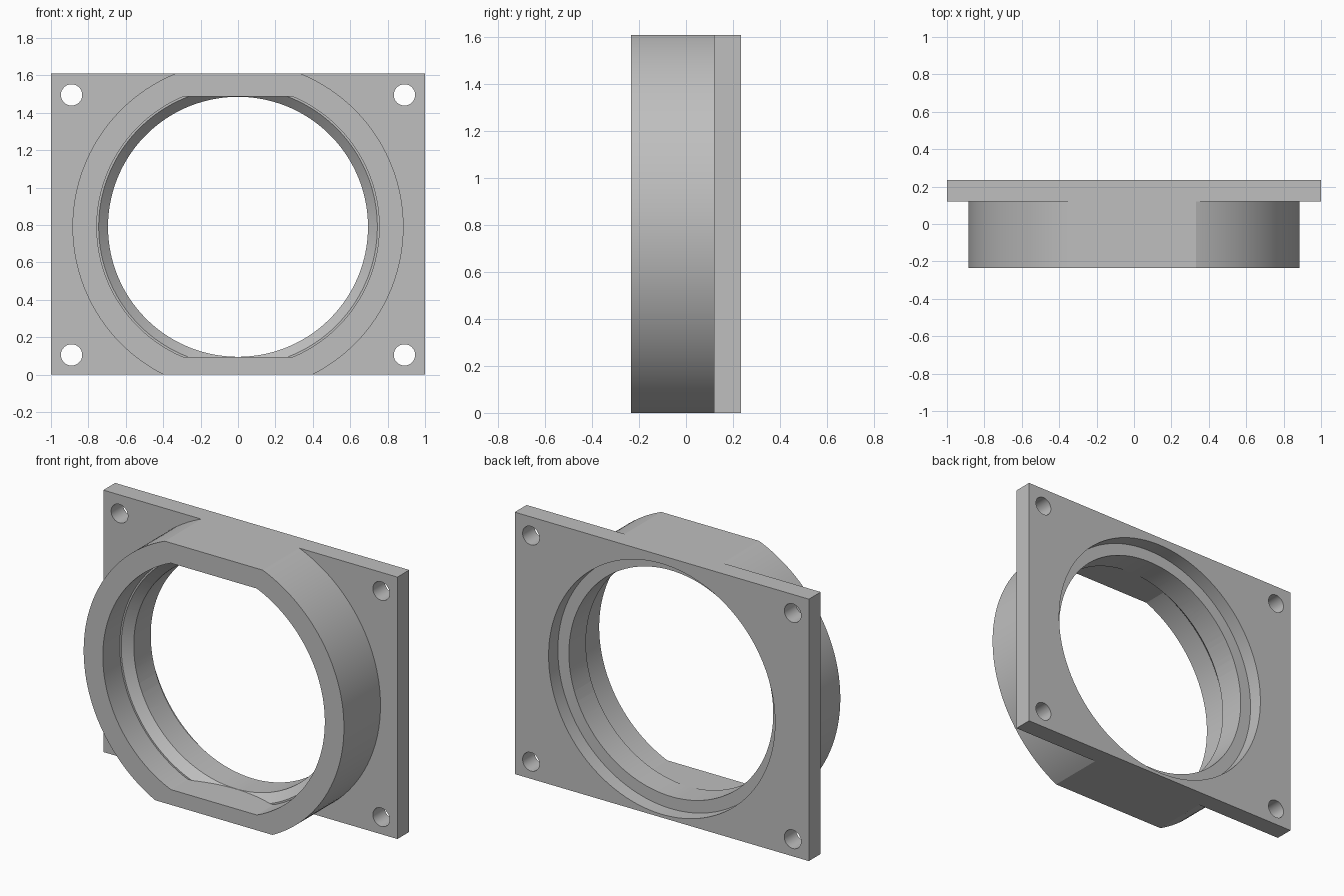
import bpy, bmesh
from math import cos, sin, pi, radians

old = bpy.data.objects.get("Cube")
if old:
    bpy.data.objects.remove(old, do_unlink=True)

HEIGHT = 1.61      # overall height
AXIS_Z = 0.79      # height of the bore axis
FRONT, SHOULDER, BACK = -0.235, 0.12, 0.235

grey = bpy.data.materials.new("plain grey")
grey.use_nodes = True
grey.diffuse_color = (0.52, 0.52, 0.52, 1)
grey.node_tree.nodes["Principled BSDF"].inputs["Base Color"].default_value = (0.52, 0.52, 0.52, 1)


def finish(bm, name):
    bmesh.ops.recalc_face_normals(bm, faces=bm.faces[:])
    mesh = bpy.data.meshes.new(name)
    bm.to_mesh(mesh)
    bm.free()
    mesh.materials.append(grey)
    obj = bpy.data.objects.new(name, mesh)
    bpy.context.collection.objects.link(obj)
    return obj


def box(name, x, y, z):
    """Box from (min, max) pairs."""
    bm = bmesh.new()
    bmesh.ops.create_cube(bm, size=1)
    for v in bm.verts:
        v.co = [r[0] if c < 0 else r[1] for c, r in zip(v.co, (x, y, z))]
    return finish(bm, name)


def lathe(name, profile, x=0, z=AXIS_Z, n=144):
    """Solid turned about the y direction from (y, radius) points."""
    bm = bmesh.new()
    angles = [2 * pi * (i + 0.5) / n for i in range(n)]
    rings = [[bm.verts.new((x + r * sin(a), y, z + r * cos(a))) for a in angles]
             for y, r in profile]
    for a, b in zip(rings, rings[1:]):
        for i in range(n):
            j = (i + 1) % n
            bm.faces.new((a[i], a[j], b[j], b[i]))
    bm.faces.new(rings[0])
    bm.faces.new(rings[-1])
    return finish(bm, name)


def combine(target, tool, operation):
    """Apply a boolean and discard the tool."""
    mod = target.modifiers.new("cut", "BOOLEAN")
    mod.operation, mod.object, mod.solver = operation, tool, "EXACT"
    bpy.context.view_layer.objects.active = target
    bpy.ops.object.modifier_apply(modifier=mod.name)
    bpy.data.objects.remove(tool, do_unlink=True)


# Mounting plate with the round collar, trimmed flush at top and bottom
body = box("flanged_collar", (-1, 1), (SHOULDER, BACK), (-0.3, 1.9))
collar = lathe("collar", [(FRONT, 0.885), (0.18, 0.885)])
combine(body, collar, "UNION")
combine(body, box("trim", (-2, 2), (-1, 1), (0, HEIGHT)), "INTERSECT")

# Front pocket: wide bore, narrow ledge and chamfer, with flats above and below
pocket = lathe("pocket", [(-0.5, 0.755), (-0.07, 0.755), (-0.07, 0.745), (-0.015, 0.69)])
combine(pocket, box("flats", (-2, 2), (-1, 1), (AXIS_Z - 0.696, AXIS_Z + 0.696)), "INTERSECT")
combine(body, pocket, "DIFFERENCE")

# Through bore with a counterbore at the back
bore = lathe("bore", [(-0.5, 0.695), (0.145, 0.695), (0.145, 0.77), (0.5, 0.77)])
combine(body, bore, "DIFFERENCE")

# Corner screw holes
for x in (-0.89, 0.89):
    for z in (0.105, 1.495):
        combine(body, lathe("screw_hole", [(0, 0.057), (0.5, 0.057)], x, z, 40), "DIFFERENCE")

# One material, smooth curved walls with sharp edges
body.data.materials.clear()
body.data.materials.append(grey)
bpy.ops.object.select_all(action="DESELECT")
body.select_set(True)
bpy.context.view_layer.objects.active = body
bpy.ops.object.shade_smooth_by_angle(angle=radians(14))
